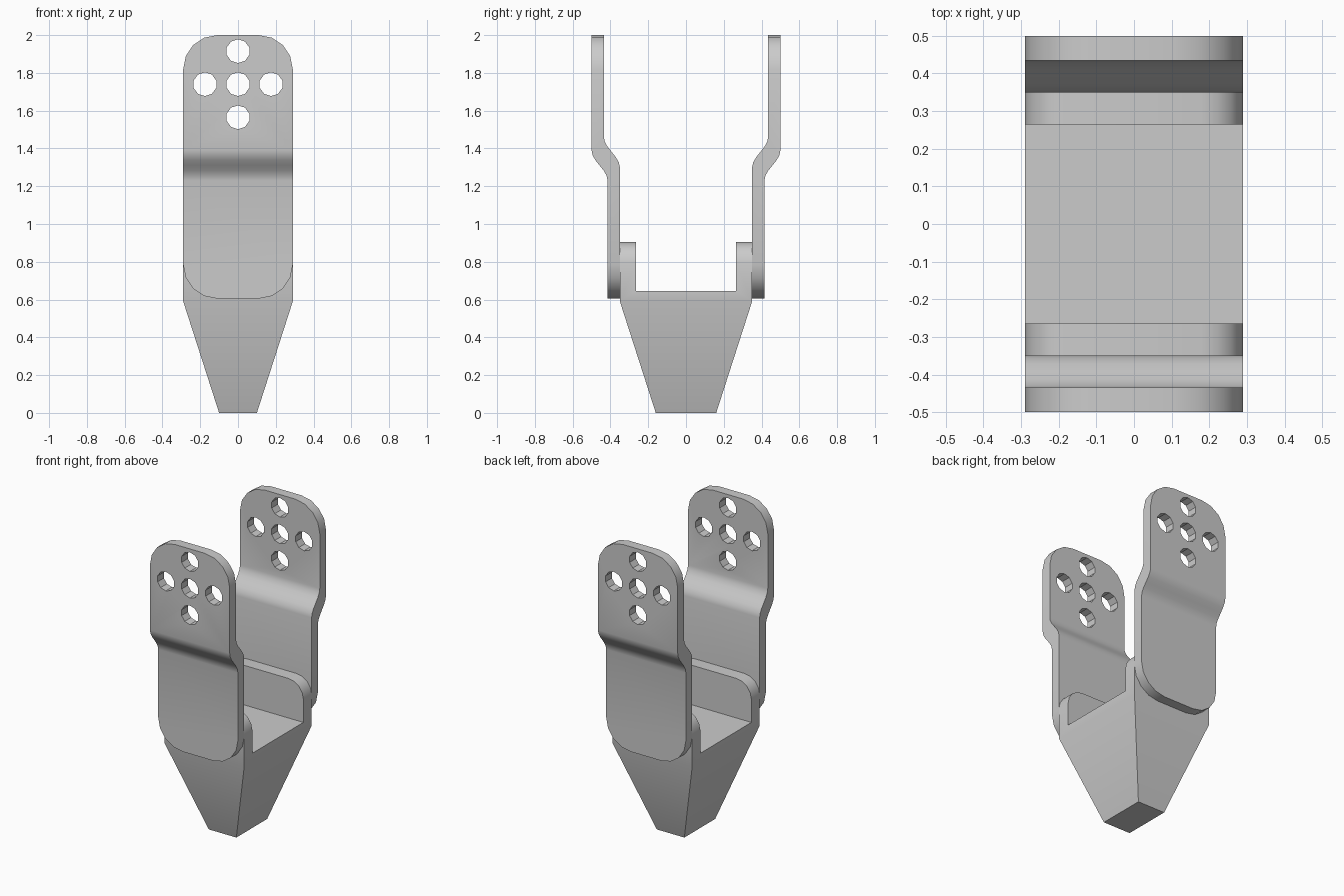
import bpy, bmesh, math
from mathutils import Matrix, Vector

cube = bpy.data.objects.get("Cube")
if cube:
    bpy.data.objects.remove(cube, do_unlink=True)

# Single grey material
grey = bpy.data.materials.new("plain grey")
grey.use_nodes = True
colour = (0.6, 0.6, 0.6, 1)
grey.diffuse_color = colour
grey.node_tree.nodes["Principled BSDF"].inputs["Base Color"].default_value = colour

HALF = 0.29     # half width of the model


def prism(profile):
    """Extrude a closed (y, z) profile across the full width."""
    bm = bmesh.new()
    face = bm.faces.new([bm.verts.new((-HALF, y, z)) for y, z in profile])
    new = bmesh.ops.extrude_face_region(bm, geom=[face])["geom"]
    bmesh.ops.translate(bm, verts=[g for g in new if isinstance(g, bmesh.types.BMVert)],
                        vec=(2 * HALF, 0, 0))
    bmesh.ops.recalc_face_normals(bm, faces=bm.faces)
    return bm


def round_corners(bm, heights, radius, segments):
    """Round the side corners, whose edges run along y at the given heights."""
    def is_corner(e):
        a, b = (v.co for v in e.verts)
        return (abs(a.x - b.x) < 1e-4 and abs(a.z - b.z) < 1e-4
                and any(abs(a.z - h) < 1e-4 for h in heights))
    bmesh.ops.bevel(bm, geom=[e for e in bm.edges if is_corner(e)], offset=radius,
                    segments=segments, profile=0.5, affect='EDGES')


def finish(bm, name):
    mesh = bpy.data.meshes.new(name)
    bm.to_mesh(mesh)
    bm.free()
    mesh.materials.append(grey)
    obj = bpy.data.objects.new(name, mesh)
    bpy.context.collection.objects.link(obj)
    return obj


def activate(obj):
    bpy.ops.object.select_all(action='DESELECT')
    obj.select_set(True)
    bpy.context.view_layer.objects.active = obj


# Tapered base block with an upright tab at the front and back
bm = prism([(-0.35, 0.59), (0.35, 0.59), (0.35, 0.905), (0.265, 0.905),
            (0.265, 0.645), (-0.265, 0.645), (-0.265, 0.905), (-0.35, 0.905)])
round_corners(bm, [0.905], 0.11, 4)
underside = min(bm.faces, key=lambda f: f.calc_center_median().z + f.normal.z)
tip = bmesh.ops.extrude_discrete_faces(bm, faces=[underside])["faces"][0]
for v in tip.verts:
    v.co = Vector((math.copysign(0.10, v.co.x), math.copysign(0.16, v.co.y), 0))
bmesh.ops.recalc_face_normals(bm, faces=bm.faces)
parts = [finish(bm, "tapered_base")]

# Cutter for the five bolt holes
bm = bmesh.new()
for x, z in [(0, 1.915), (0, 1.74), (0, 1.565), (-0.175, 1.74), (0.175, 1.74)]:
    bmesh.ops.create_cone(bm, cap_ends=True, segments=10, radius1=0.063, radius2=0.063,
                          depth=2, matrix=Matrix.Translation((x, 0, z))
                          @ Matrix.Rotation(math.pi / 2, 4, 'X'))
cutter = finish(bm, "hole_cutter")
cutter.hide_render = True

# Joggled straps, one on each side of the base
STEPS = 6
ease = [(i / STEPS, (1 - math.cos(math.pi * i / STEPS)) / 2) for i in range(STEPS + 1)]
outer = [(-0.5 + 0.085 * s, 1.39 - 0.16 * t) for t, s in ease]
inner = [(-0.435 + 0.085 * s, 1.46 - 0.16 * t) for t, s in ease]
profile = ([(-0.5, 2.0)] + outer + [(-0.415, 0.605), (-0.35, 0.605)]
           + inner[::-1] + [(-0.435, 2.0)])
for name, angle in (("front_strap", 0), ("back_strap", math.pi)):
    bm = prism(profile)
    round_corners(bm, [0.605, 2.0], 0.18, 4)
    bmesh.ops.rotate(bm, verts=bm.verts, matrix=Matrix.Rotation(angle, 3, 'Z'))
    strap = finish(bm, name)
    mod = strap.modifiers.new("bolt_holes", 'BOOLEAN')
    mod.operation = 'DIFFERENCE'
    mod.solver = 'EXACT'
    mod.object = cutter
    activate(strap)
    bpy.ops.object.modifier_apply(modifier=mod.name)
    parts.append(strap)
bpy.data.objects.remove(cutter, do_unlink=True)

# Smooth the bends, keep the real edges sharp
for obj in parts:
    activate(obj)
    bpy.ops.object.shade_smooth_by_angle(angle=math.radians(30))
